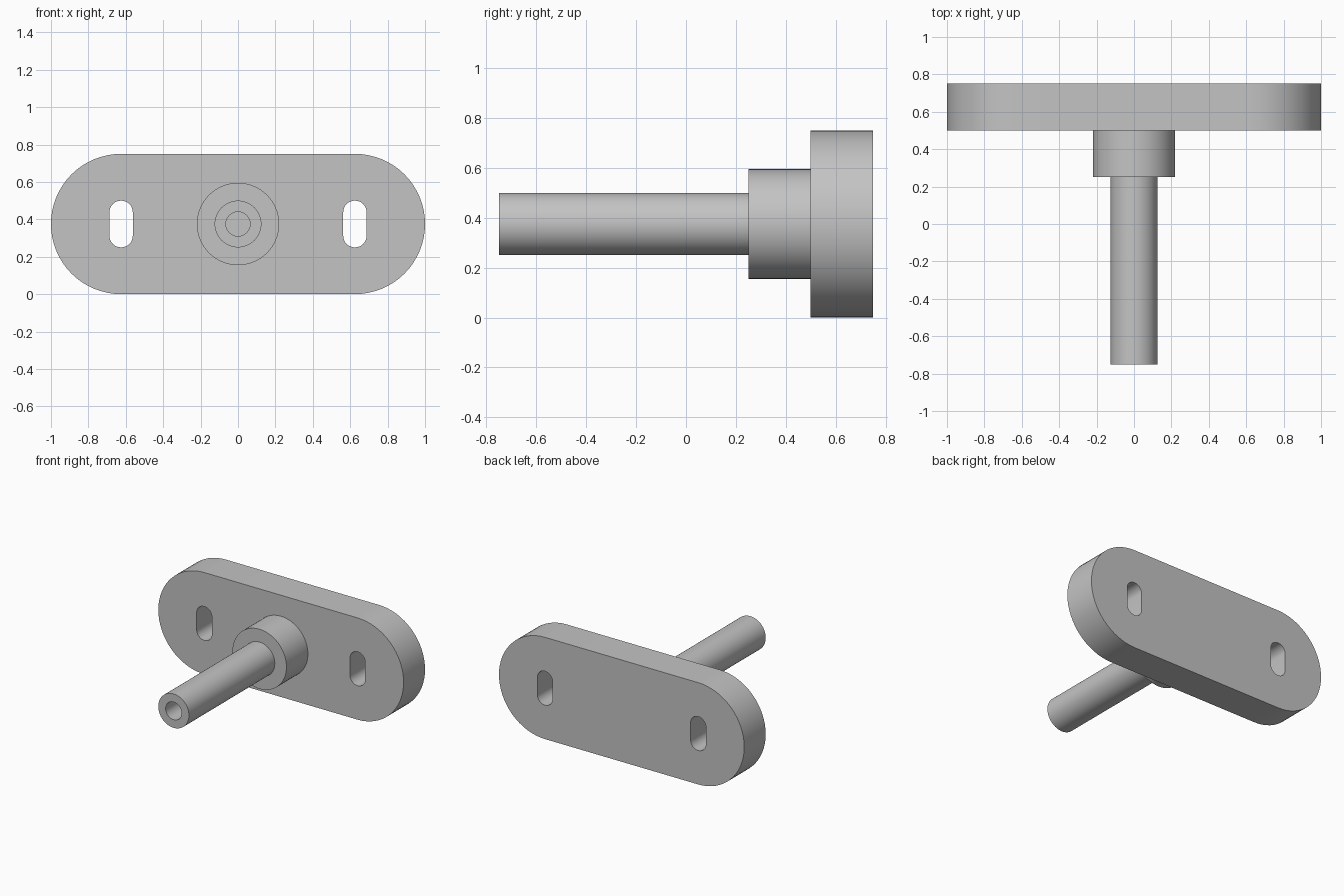
import bpy
import bmesh
from math import sin, cos, pi
from mathutils import Vector, Matrix

if "Cube" in bpy.data.objects:
    bpy.data.objects.remove(bpy.data.objects["Cube"], do_unlink=True)

AXIS_Z = 0.375   # height of the shaft axis and plate centre
HOLE_X = 0.625   # slot spacing, also the centres of the plate ends

grey = bpy.data.materials.new("plain grey")
grey.use_nodes = True
colour = (0.55, 0.55, 0.55, 1)
grey.diffuse_color = colour
grey.node_tree.nodes["Principled BSDF"].inputs["Base Color"].default_value = colour


def make_object(name, bm):
    bmesh.ops.recalc_face_normals(bm, faces=bm.faces)
    mesh = bpy.data.meshes.new(name)
    bm.to_mesh(mesh)
    bm.free()
    mesh.materials.append(grey)
    obj = bpy.data.objects.new(name, mesh)
    bpy.context.collection.objects.link(obj)
    return obj


def activate(obj):
    bpy.ops.object.select_all(action="DESELECT")
    obj.select_set(True)
    bpy.context.view_layer.objects.active = obj


def rounded_bar(name, centre_x, radius, reach, upright, y0, y1, steps=32):
    """Bar with half-round ends, extruded along y; reach is to the end centres."""
    bm = bmesh.new()
    verts = []
    for side in (1, -1):
        for i in range(steps + 1):
            a = -pi / 2 + pi * i / steps
            u = side * (reach + radius * cos(a))
            v = side * radius * sin(a)
            x, z = (v, u) if upright else (u, v)
            verts.append(bm.verts.new((centre_x + x, y0, AXIS_Z + z)))
    face = bm.faces.new(verts)
    moved = bmesh.ops.extrude_face_region(bm, geom=[face], use_keep_orig=True)["geom"]
    bmesh.ops.translate(bm, vec=(0, y1 - y0, 0),
                        verts=[g for g in moved if isinstance(g, bmesh.types.BMVert)])
    return make_object(name, bm)


def lathe(name, profile, steps=64):
    """Turn (radius, y) points around the shaft axis."""
    bm = bmesh.new()
    verts = [bm.verts.new((r, y, AXIS_Z)) for r, y in profile]
    edges = [bm.edges.new(pair) for pair in zip(verts, verts[1:])]
    bmesh.ops.spin(bm, geom=verts + edges, cent=(0, 0, AXIS_Z), axis=(0, 1, 0),
                   angle=2 * pi, steps=steps)
    bmesh.ops.remove_doubles(bm, verts=bm.verts, dist=0.0001)
    return make_object(name, bm)


# Mounting plate with two upright slots cut through
plate = rounded_bar("mounting_plate", 0, 0.375, HOLE_X, False, 0.5, 0.75)
for x in (-HOLE_X, HOLE_X):
    cutter = rounded_bar("slot_cutter", x, 0.0625, 0.0625, True, 0.4, 0.85, 16)
    cutter.hide_render = True
    activate(plate)
    cut = plate.modifiers.new("slot", "BOOLEAN")
    cut.operation = "DIFFERENCE"
    cut.solver = "EXACT"
    cut.object = cutter
    bpy.ops.object.modifier_apply(modifier=cut.name)
    bpy.data.objects.remove(cutter, do_unlink=True)

# Stepped shaft: blind bore, shaft, then the wider collar against the plate
shaft = lathe("shaft_and_collar", [
    (0, -0.25), (0.065, -0.25), (0.065, -0.75), (0.125, -0.75),
    (0.125, 0.25), (0.22, 0.25), (0.22, 0.51), (0, 0.51)])

for obj in (plate, shaft):
    activate(obj)
    bpy.ops.object.shade_smooth_by_angle()
